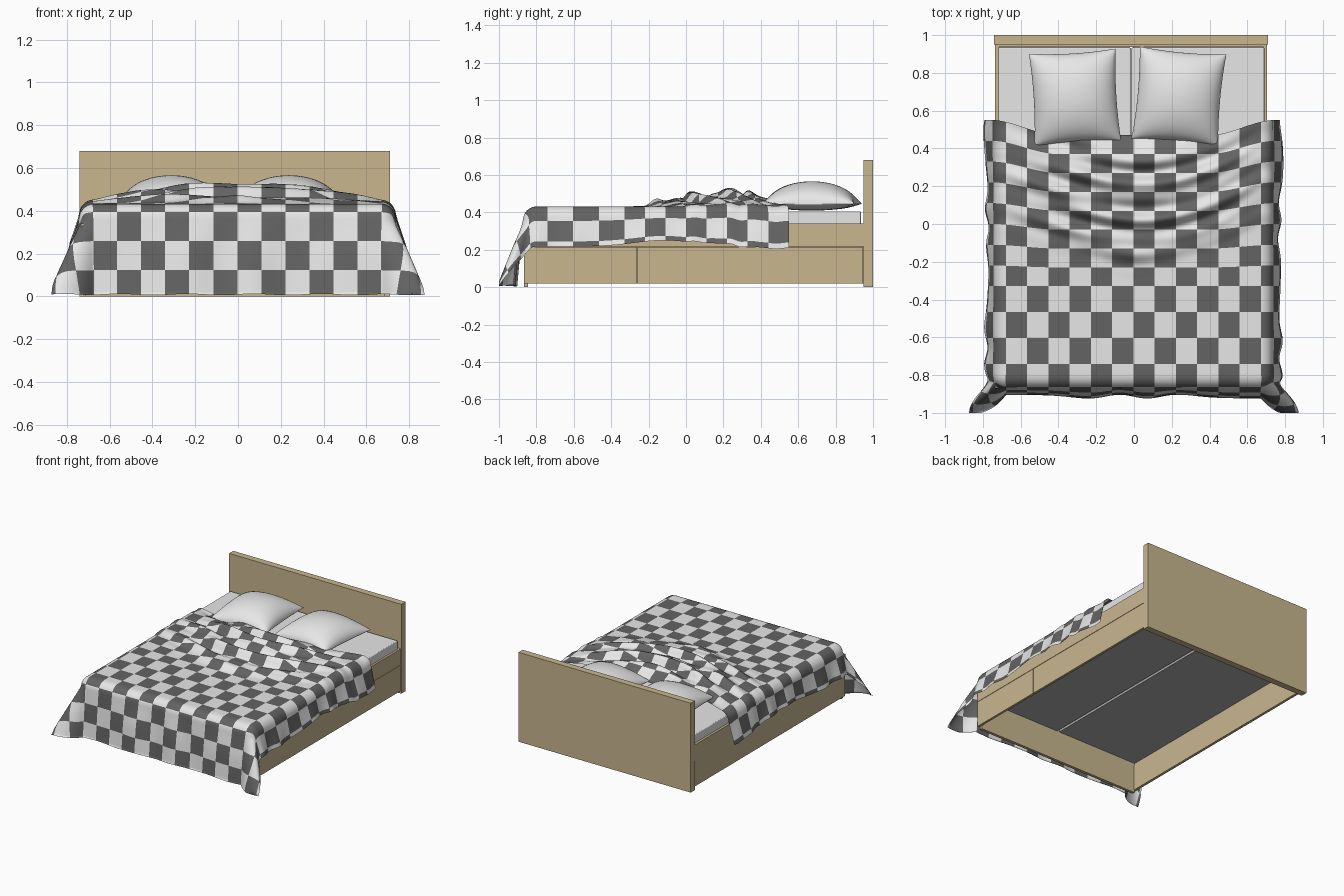
import bpy, bmesh
from math import sin, cos, pi, hypot, atan2, sqrt, exp

if "Cube" in bpy.data.objects:
    bpy.data.objects.remove(bpy.data.objects["Cube"])


def material(name, rgb):
    m = bpy.data.materials.new(name)
    m.diffuse_color = (*rgb, 1)
    m.use_nodes = True
    m.node_tree.nodes["Principled BSDF"].inputs["Base Color"].default_value = m.diffuse_color
    return m


WOOD = material("light_oak", (0.58, 0.47, 0.275))
WHITE = material("white_cloth", (0.8, 0.8, 0.8))
DARK = material("dark_grey", (0.125, 0.125, 0.125))
GREY = material("mid_grey", (0.42, 0.42, 0.42))


def box(name, x, y, z, mat, bevel=0):
    bm = bmesh.new()
    bmesh.ops.create_cube(bm, size=1)
    for v in bm.verts:
        for k, (lo, hi) in enumerate((x, y, z)):
            v.co[k] = lo if v.co[k] < 0 else hi
    me = bpy.data.meshes.new(name)
    bm.to_mesh(me)
    bm.free()
    me.materials.append(mat)
    ob = bpy.data.objects.new(name, me)
    bpy.context.collection.objects.link(ob)
    if bevel:
        mod = ob.modifiers.new("bevel", 'BEVEL')
        mod.width = bevel
        mod.segments = 3
    return ob


def mesh(name, verts, faces, mats, indices=None):
    me = bpy.data.meshes.new(name)
    me.from_pydata(verts, [], faces)
    for m in mats:
        me.materials.append(m)
    for n, p in enumerate(me.polygons):
        p.use_smooth = True
        if indices:
            p.material_index = indices[n]
    ob = bpy.data.objects.new(name, me)
    bpy.context.collection.objects.link(ob)
    return ob


def smooth(t):
    t = min(1, max(0, t))
    return t * t * (3 - 2 * t)


# Frame
box("headboard", (-0.74, 0.71), (0.95, 1.0), (0, 0.68), WOOD)
box("head_inner_board", (-0.715, 0.685), (0.936, 0.95), (0.22, 0.34), WOOD)
box("footboard", (-0.715, 0.685), (-0.867, -0.845), (0, 0.34), WOOD)
box("right_rail", (0.685, 0.705), (-0.867, 0.95), (0.219, 0.34), WOOD)
box("left_rail", (-0.735, -0.715), (-0.867, 0.95), (0.215, 0.34), WOOD)
box("left_lower_plank", (-0.730, -0.710), (-0.867, 0.95), (0.02, 0.215), WOOD)

# Drawer fronts on the right side
cuts = (-0.868, -0.26, 0.345, 0.946)
for n in range(3):
    box(f"drawer_front_{n + 1}", (0.687, 0.705), (cuts[n] + 0.001, cuts[n + 1] - 0.001),
        (0.02, 0.216), WOOD)

# Base panels and mattress
box("left_base_panel", (-0.715, -0.025), (-0.845, 0.936), (0.235, 0.26), GREY)
box("right_base_panel", (-0.005, 0.685), (-0.845, 0.936), (0.235, 0.26), GREY)
box("mattress_core", (-0.714, 0.684), (-0.84, 0.93), (0.26, 0.34), WHITE)
box("left_mattress", (-0.718, -0.019), (-0.84, 0.935), (0.335, 0.405), WHITE, 0.006)
box("right_mattress", (-0.012, 0.69), (-0.84, 0.935), (0.335, 0.405), WHITE, 0.006)


# Pillows: two domed skins meeting at a pinched seam
def pillow(name, cx, cy, angle):
    n = 28
    verts, faces = [], []
    for side, height in ((1, 0.12), (-1, 0.036)):
        base = len(verts)
        for j in range(n + 1):
            for i in range(n + 1):
                u, v = sin((i / n - 0.5) * pi), sin((j / n - 0.5) * pi)
                x = 0.23 * u * (1 - 0.05 * (1 - v * v))
                y = 0.245 * v * (1 - 0.05 * (1 - u * u))
                dome = max(0, (1 - u * u) * (1 - v * v)) ** 0.5
                verts.append((x, y, side * height * dome))
        for j in range(n):
            for i in range(n):
                a = base + j * (n + 1) + i
                f = (a, a + 1, a + n + 2, a + n + 1)
                faces.append(f if side > 0 else f[::-1])
    ob = mesh(name, verts, faces, [WHITE])
    ob.location = (cx, cy, 0.446)
    ob.rotation_euler.z = angle


pillow("left_pillow", -0.312, 0.67, 0.06)
pillow("right_pillow", 0.238, 0.675, -0.09)

# Checked blanket: a grid draped over the mattress edges
CELL_X, CELL_Y, SUB = 0.1125, 0.137, 8
X0, Y0, R, TOP = 0.67, -0.80, 0.07, 0.432


def drop(r, slope):
    if r < R * pi / 2:
        return R * sin(r / R), R * (1 - cos(r / R))
    rest = r - R * pi / 2
    return R + rest * slope, R + rest * sqrt(1 - slope * slope)


def drape(u, t):
    # Length position: even rows toward the foot, bunched rows toward the head
    if t >= -3:
        w = -0.74 - t * CELL_Y
    else:
        f = (-3 - t) / 8
        w = -0.33 + 0.80 * f + 0.08 * f * smooth((abs(u) - 0.4) / 0.35)
    a, b = max(0, abs(u) - X0), max(0, Y0 - w)
    sgn = 1 if u > 0 else -1
    x, y = sgn * min(abs(u), X0), max(w, Y0)
    z = TOP
    # Bowed crosswise wrinkles near the head, piled highest around y = 0.23
    e = smooth((y + 0.30 - 0.3 * abs(x)) / 0.25) * (1 - 0.5 * smooth((y - 0.36) / 0.12))
    c = max(0, 1 - (x / 0.72) ** 2) * 0.93 + 0.07
    yb = y - 0.4 * x * x
    wave = sin(2 * pi * yb / 0.17 + 1.3 * sin(2.6 * x + 0.6) + 0.8 * cos(7 * x) - 0.6)
    fine = sin(2 * pi * yb / 0.1 - 3 * x + 1.2 * sin(5 * x))
    z += e * c * (0.043 + 0.03 * exp(-((y - 0.23) / 0.15) ** 2) + 0.022 * wave + 0.012 * fine)
    if a or b:
        # Rounded edge, then a hanging skirt with a flared fold at the corner
        a *= 1 - 0.13 * exp(-((w + 0.12) / 0.22) ** 2) + 0.06 * smooth((w - 0.1) / 0.3)
        r, th = hypot(a, b), atan2(b, a)
        s2 = sin(pi * (th / (pi / 2)) ** 1.7) ** 2
        slope = 0.22 * cos(th) ** 2 + 0.09 * sin(th) ** 2 + 0.37 * s2
        out, down = drop(r, slope)
        ramp = smooth((r - 0.06) / 0.25)
        ripple = cos(th) ** 2 * sin(w * 21 + sgn + 1.5 * sin(w * 9)) \
            + sin(th) ** 2 * sin(u * 12 + 2 * sin(u * 5))
        out += 0.010 * ramp * (1 + ripple)
        th -= 0.28 * s2
        x += sgn * out * cos(th)
        y -= out * sin(th)
        z -= down
    return (x - 0.003, max(-1, y), max(0.008 + 0.003 * sin(u * 20), z))


cols = range(-66, 67)
rows = range(-11 * SUB, 4 * SUB + 1)
verts = [drape(m / SUB * CELL_X, k / SUB) for k in rows for m in cols]
faces, checks = [], []
W = len(cols)
for j, k in enumerate(rows[:-1]):
    for i, m in enumerate(cols[:-1]):
        p = j * W + i
        faces.append((p, p + W, p + W + 1, p + 1))
        checks.append(1 if (m // SUB + k // SUB) % 2 == 0 else 0)
mesh("checked_blanket", verts, faces, [WHITE, DARK], checks)
